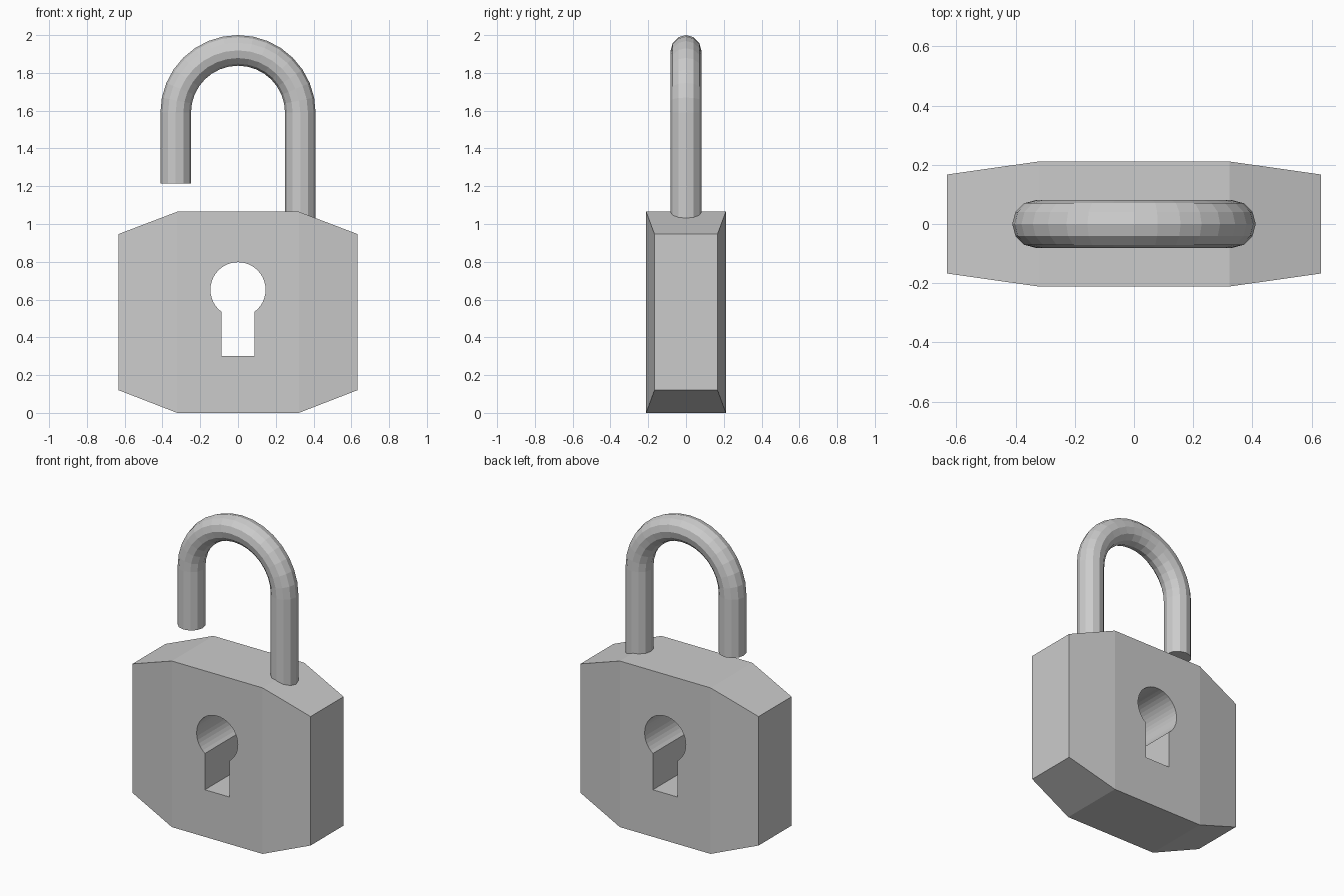
import bpy, bmesh
from math import pi, sin, cos, asin

if "Cube" in bpy.data.objects:
    bpy.data.objects.remove(bpy.data.objects["Cube"])


def loft(name, rings):
    """Skin closed rings of equal length and cap both ends."""
    bm = bmesh.new()
    loops = [[bm.verts.new(p) for p in ring] for ring in rings]
    n = len(loops[0])
    for a, b in zip(loops, loops[1:]):
        for i in range(n):
            j = (i + 1) % n
            bm.faces.new((a[i], a[j], b[j], b[i]))
    bm.faces.new(loops[0])
    bm.faces.new(loops[-1])
    bmesh.ops.recalc_face_normals(bm, faces=bm.faces)
    mesh = bpy.data.meshes.new(name)
    bm.to_mesh(mesh)
    bm.free()
    obj = bpy.data.objects.new(name, mesh)
    bpy.context.collection.objects.link(obj)
    return obj


# Lock body: rectangular sections along x, tapering at both ends
sections = [(-0.632, 0.167, 0.12, 0.947), (-0.322, 0.211, 0.0, 1.065),
            (0.322, 0.211, 0.0, 1.065), (0.632, 0.167, 0.12, 0.947)]
body = loft("lock_body", [[(x, -d, lo), (x, d, lo), (x, d, hi), (x, -d, hi)]
                          for x, d, lo, hi in sections])

# Keyhole cutter: round top joined to a straight slot, right through the body
R, HALF, CZ = 0.146, 0.087, 0.652
start = -pi / 2 + asin(HALF / R)
sweep = 2 * (pi - asin(HALF / R))
SEG = 32
outline = [(-HALF, 0.302), (HALF, 0.302)]
outline += [(R * cos(start + sweep * i / SEG), CZ + R * sin(start + sweep * i / SEG))
            for i in range(SEG + 1)]
cutter = loft("keyhole_cutter", [[(x, y, z) for x, z in outline] for y in (-0.5, 0.5)])
cutter.hide_render = True
cutter.hide_set(True)

cut = body.modifiers.new("keyhole", 'BOOLEAN')
cut.operation = 'DIFFERENCE'
cut.solver = 'EXACT'
cut.object = cutter

# Shackle: 12-sided tube with one short open leg and one leg set in the body
TUBE, BEND, TOP, SIDES, STEPS = 0.081, 0.33, 1.589, 12, 16
path = [(-BEND, 1.215, pi)]
path += [(BEND * cos(a), TOP + BEND * sin(a), a)
         for a in (pi - pi * i / STEPS for i in range(STEPS + 1))]
path += [(BEND, 1.02, 0.0)]
rings = []
for x, z, a in path:
    ring = []
    for k in range(SIDES):
        t = 2 * pi * k / SIDES
        out = TUBE * cos(t)
        ring.append((x + out * cos(a), TUBE * sin(t), z + out * sin(a)))
    rings.append(ring)
shackle = loft("shackle", rings)
